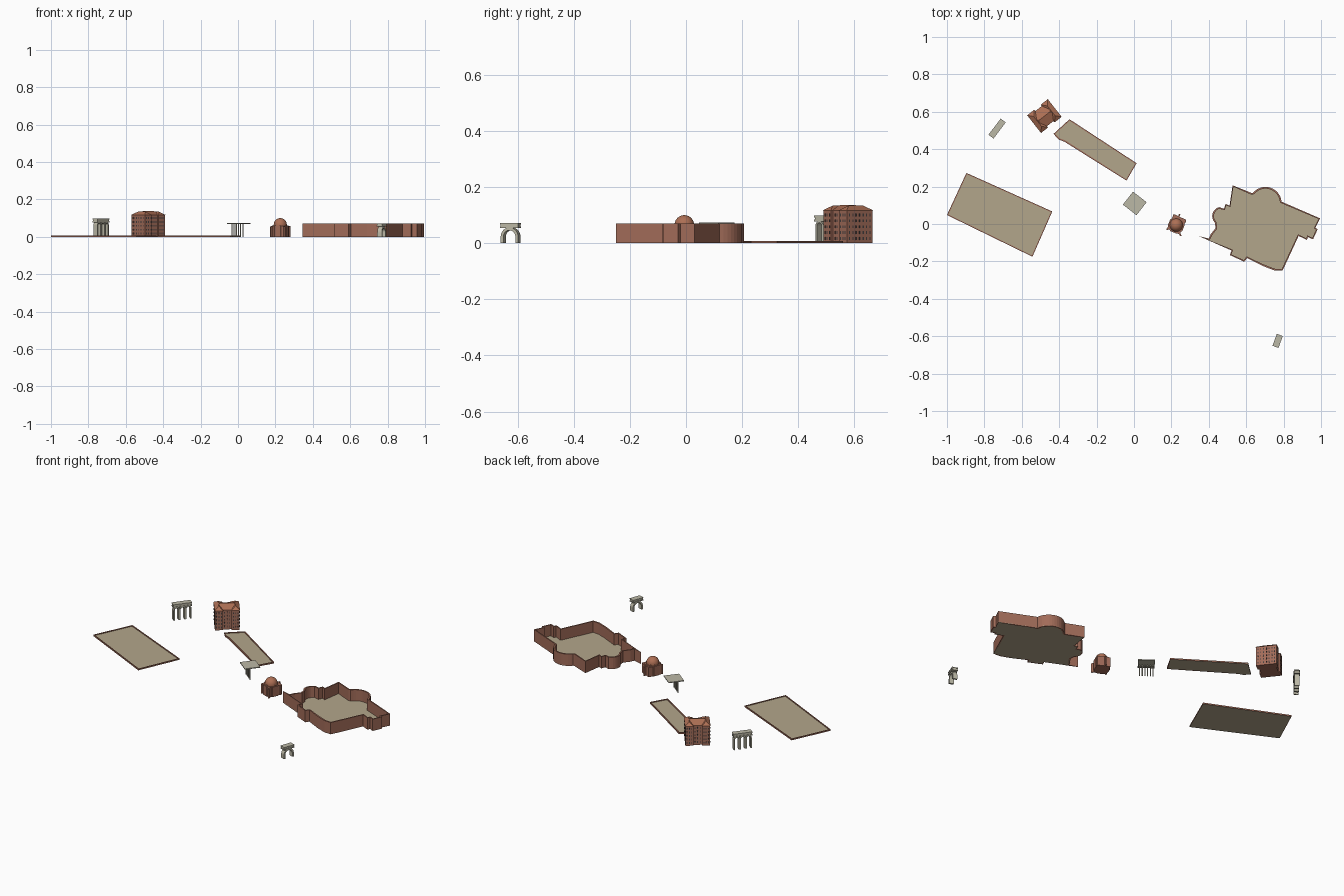
import bpy, bmesh, math
from mathutils import Matrix, Vector

if "Cube" in bpy.data.objects:
    bpy.data.objects.remove(bpy.data.objects["Cube"])


def mat(name, rgb):
    m = bpy.data.materials.new(name)
    m.diffuse_color = (*rgb, 1)
    m.use_nodes = True
    m.node_tree.nodes["Principled BSDF"].inputs["Base Color"].default_value = m.diffuse_color
    return m


BRICK = mat("brick", (0.36, 0.15, 0.10))
ROOF = mat("roof_tile", (0.42, 0.16, 0.09))
TAN = mat("paving", (0.45, 0.38, 0.26))
STONE = mat("stone", (0.50, 0.48, 0.38))
DARK = mat("window_dark", (0.06, 0.05, 0.05))


def add(name, bm, m, x=0, y=0, angle=0):
    bmesh.ops.recalc_face_normals(bm, faces=bm.faces)
    me = bpy.data.meshes.new(name)
    bm.to_mesh(me)
    bm.free()
    me.materials.append(m)
    ob = bpy.data.objects.new(name, me)
    ob.location = (x, y, 0)
    ob.rotation_euler.z = math.radians(angle)
    bpy.context.collection.objects.link(ob)
    return ob


def box(bm, cx, cy, z0, sx, sy, sz):
    mtx = Matrix.Translation((cx, cy, z0 + sz / 2)) @ Matrix.Diagonal((sx, sy, sz, 1))
    bmesh.ops.create_cube(bm, size=1, matrix=mtx)


def prism(bm, pts, direction):
    # extrude a flat outline of 3D points along a direction
    f = bm.faces.new([bm.verts.new(p) for p in pts])
    r = bmesh.ops.extrude_face_region(bm, geom=[f], use_keep_orig=True)
    vs = [v for v in r["geom"] if isinstance(v, bmesh.types.BMVert)]
    bmesh.ops.translate(bm, verts=vs, vec=direction)


def enclosure(name, outline, height, thick):
    # perimeter wall ribbon (outline is clockwise) and paved floor
    pts = outline[::-1]
    bm = bmesh.new()
    lo = [bm.verts.new((x, y, 0)) for x, y in pts]
    hi = [bm.verts.new((x, y, height)) for x, y in pts]
    for i in range(len(pts)):
        j = (i + 1) % len(pts)
        bm.faces.new((lo[i], lo[j], hi[j], hi[i]))
    wall = add(name + "_wall", bm, BRICK)
    s = wall.modifiers.new("thickness", "SOLIDIFY")
    s.thickness, s.offset, s.use_even_offset = thick, -1, False
    bm = bmesh.new()
    prism(bm, [(x, y, 0) for x, y in pts], (0, 0, 0.004))
    add(name + "_floor", bm, TAN)


def arc(cx, cy, r, a0, a1, n):
    return [(cx + r * math.cos(math.radians(a0 + (a1 - a0) * i / n)),
             cy + r * math.sin(math.radians(a0 + (a1 - a0) * i / n))) for i in range(n + 1)]


# large walled hall with two rounded apses
hall = [(0.345, -0.064), (0.400, -0.078), (0.410, -0.055), (0.436, -0.022)]
hall += arc(0.468, 0.042, 0.05, 225, 105, 8)
hall += [(0.481, 0.082), (0.490, 0.108), (0.511, 0.098), (0.527, 0.207), (0.628, 0.166)]
hall += arc(0.703, 0.112, 0.086, 140, 5, 14)
hall += [(0.995, 0.030), (0.970, -0.020), (0.982, -0.028), (0.957, -0.082), (0.930, -0.070),
         (0.924, -0.085), (0.880, -0.064), (0.794, -0.250), (0.750, -0.248), (0.690, -0.225),
         (0.604, -0.182), (0.590, -0.202), (0.512, -0.166), (0.522, -0.142)]
enclosure("hall", hall, 0.071, 0.009)

# two low-edged plazas
enclosure("west_plaza", [(-1.0, 0.048), (-0.896, 0.273), (-0.437, 0.067), (-0.543, -0.175)],
          0.008, 0.008)
enclosure("north_plaza", [(-0.430, 0.482), (-0.345, 0.560), (0.014, 0.325), (-0.040, 0.232),
                          (-0.372, 0.440), (-0.404, 0.452)], 0.008, 0.008)


# freestanding arches: pier-and-ring profiles carrying an attic
def arch(name, x, y, angle, count, pitch, crown, depth, top, length, ring, attic_depth):
    bm = bmesh.new()
    r = pitch / 2
    for k in range(count):
        c = (k - (count - 1) / 2) * pitch
        z = crown - r
        prof = [(c + r, 0)] + arc(c, z, r, 0, 180, 16) + [(c - r, 0)]
        prof += [(c - r + ring, 0)] + arc(c, z, r - ring, 180, 0, 16) + [(c + r - ring, 0)]
        prism(bm, [(u, -depth / 2, v) for u, v in prof], (0, depth, 0))
    h = top - crown
    box(bm, 0, 0, crown - 0.002, length, attic_depth, h * 0.35)
    box(bm, 0, 0, crown + h * 0.2, length * 0.96, attic_depth * 0.86, h * 0.55)
    box(bm, 0, 0, top - h * 0.3, length, attic_depth, h * 0.3)
    add(name, bm, STONE, x, y, angle)


arch("triple_arch", -0.732, 0.51, 53, 3, 0.034, 0.079, 0.027, 0.098, 0.108, 0.006, 0.034)
arch("single_arch", 0.768, -0.625, 70, 1, 0.066, 0.056, 0.026, 0.072, 0.068, 0.010, 0.034)

# canopy: thin slab on a row of round columns
bm = bmesh.new()
box(bm, 0, 0, 0.068, 0.092, 0.088, 0.005)
for i in range(6):
    u = -0.037 + i * 0.0148
    bmesh.ops.create_cone(bm, cap_ends=True, segments=10, radius1=0.003, radius2=0.003,
                          depth=0.068, matrix=Matrix.Translation((u, -0.012, 0.034)))
add("canopy", bm, STONE, 0.004, 0.110, -38)

# brick block: two end wings joined by a recessed centre
BX, BY, BA = -0.479, 0.577, 38
L, W, WING, REC, WALL = 0.136, 0.116, 0.044, 0.010, 0.117
bm = bmesh.new()
box(bm, 0, 0, 0, L - 0.01, W - 2 * REC, WALL)
for s in (-1, 1):
    box(bm, s * (L - WING) / 2, 0, 0, WING, W, WALL)
add("block_walls", bm, BRICK, BX, BY, BA)

# hipped roof with eaves over the whole block
bm = bmesh.new()


def hip(cx, lx, wy, ridge, z0, z1):
    base = [bm.verts.new((cx + a * lx / 2, b * wy / 2, z0)) for a, b in
            ((-1, -1), (1, -1), (1, 1), (-1, 1))]
    top = [bm.verts.new((cx + r[0], r[1], z1)) for r in ridge]
    a, b, c, d = base
    bm.faces.new((d, c, b, a))
    return a, b, c, d, top


a, b, c, d, (p, q) = hip(0, L, W - 2 * REC + 0.006, ((-L / 2 + 0.03, 0), (L / 2 - 0.03, 0)), WALL, 0.137)
for f in ((a, b, q, p), (c, d, p, q), (b, c, q), (d, a, p)):
    bm.faces.new(f)
for s in (-1, 1):
    a, b, c, d, (p, q) = hip(s * (L - WING) / 2, WING + 0.004, W + 0.004,
                             ((0, -W / 2 + 0.025), (0, W / 2 - 0.025)), WALL, 0.134)
    for f in ((b, c, q, p), (d, a, p, q), (a, b, p), (c, d, q)):
        bm.faces.new(f)
add("block_roof", bm, ROOF, BX, BY, BA)

# window rows on all four sides
bm = bmesh.new()
for row in range(5):
    z = 0.012 + row * 0.021
    for s in (-1, 1):
        for w in (-1, 1):
            for k in (-1, 0, 1):
                box(bm, w * (L - WING) / 2 + k * 0.013, s * W / 2, z, 0.005, 0.0016, 0.010)
        for k in (-1, 0, 1):
            box(bm, k * 0.014, s * (W / 2 - REC), z, 0.005, 0.0016, 0.010)
        for k in range(7):
            box(bm, s * L / 2, (k - 3) * 0.0155, z, 0.0016, 0.005, 0.010)
add("block_windows", bm, DARK, BX, BY, BA)

# small domed rotunda: octagonal body, porch and radiating fin walls
RX, RY = 0.226, -0.006
bm = bmesh.new()
bmesh.ops.create_cone(bm, cap_ends=True, segments=8, radius1=0.045, radius2=0.045, depth=0.06,
                      matrix=Matrix.Translation((0, 0, 0.03)))
add("rotunda_body", bm, BRICK, RX, RY, 0)
bm = bmesh.new()
box(bm, 0, 0.005, 0, 0.074, 0.086, 0.058)
add("rotunda_porch", bm, BRICK, RX, RY, -25)
bm = bmesh.new()
for tx, ty in ((0.018, 0.060), (0.052, 0.020), (0.024, -0.058), (-0.052, -0.024)):
    v = Vector((tx, ty))
    n = Vector((-ty, tx)).normalized() * 0.004
    e = v * 0.4
    prism(bm, [(*(e + n), 0), (*(v + n), 0), (*(v - n), 0), (*(e - n), 0)], (0, 0, 0.056))
add("rotunda_fins", bm, BRICK, RX, RY)

# drum and dome, lathed from one profile
prof = [(0.036, 0.055), (0.036, 0.065)] + arc(0, 0.065, 0.035, 0, 82, 8)
bm = bmesh.new()
vs = [bm.verts.new((r, 0, z)) for r, z in prof + [(0, 0.100)]]
es = [bm.edges.new(e) for e in zip(vs, vs[1:])]
bmesh.ops.spin(bm, geom=vs + es, cent=(0, 0, 0), axis=(0, 0, 1), angle=2 * math.pi, steps=24)
bmesh.ops.remove_doubles(bm, verts=bm.verts, dist=0.0002)
dome = add("rotunda_dome", bm, ROOF, RX, RY)
bpy.context.view_layer.objects.active = dome
dome.select_set(True)
bpy.ops.object.shade_smooth_by_angle()
